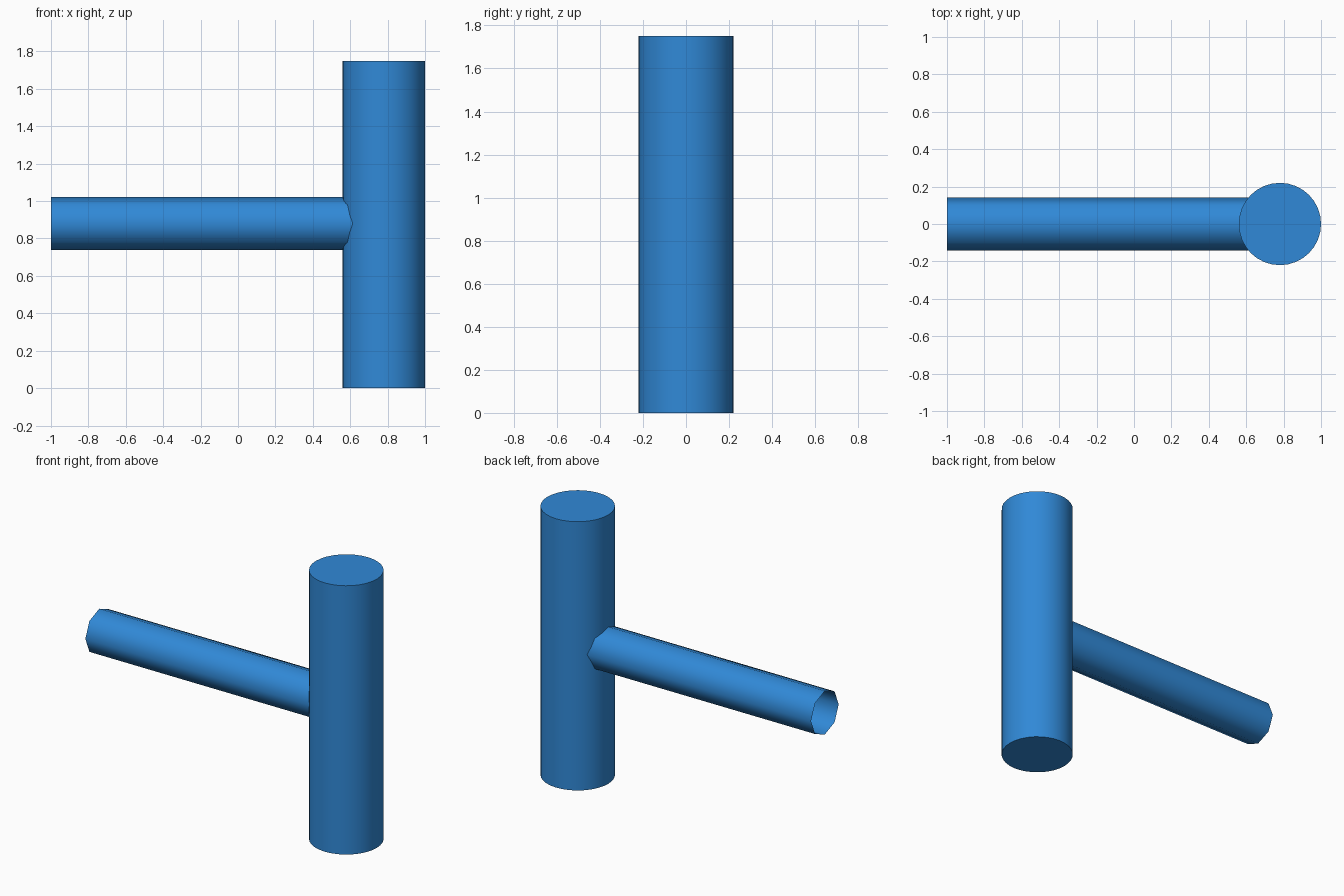
import bpy
import math

if "Cube" in bpy.data.objects:
    bpy.data.objects.remove(bpy.data.objects["Cube"])

HEAD_X, HEAD_R, HEAD_H = 0.78, 0.22, 1.75
HANDLE_R = 0.142
HANDLE_START, HANDLE_END = -1.0, HEAD_X

blue = bpy.data.materials.new("blue")
blue.diffuse_color = (0.03, 0.25, 0.68, 1.0)
blue.use_nodes = True
blue.node_tree.nodes["Principled BSDF"].inputs["Base Color"].default_value = blue.diffuse_color


def tube(name, sides, radius, length, location, rotation, fill, smooth_angle):
    bpy.ops.mesh.primitive_cylinder_add(
        vertices=sides, radius=radius, depth=length, end_fill_type=fill,
        location=location, rotation=rotation)
    obj = bpy.context.object
    obj.name = name
    obj.data.materials.append(blue)
    bpy.ops.object.transform_apply(location=False, rotation=True, scale=True)
    bpy.ops.object.shade_smooth_by_angle(angle=math.radians(smooth_angle))
    return obj


# Upright round head with flat capped ends
tube("head", 32, HEAD_R, HEAD_H, (HEAD_X, 0, HEAD_H / 2), (0, 0, 0), 'NGON', 30)

# Eight-sided handle, open at its ends, running into the head
tube("handle", 8, HANDLE_R, HANDLE_END - HANDLE_START,
     ((HANDLE_START + HANDLE_END) / 2, 0, 0.88), (0, math.pi / 2, 0), 'NOTHING', 60)
